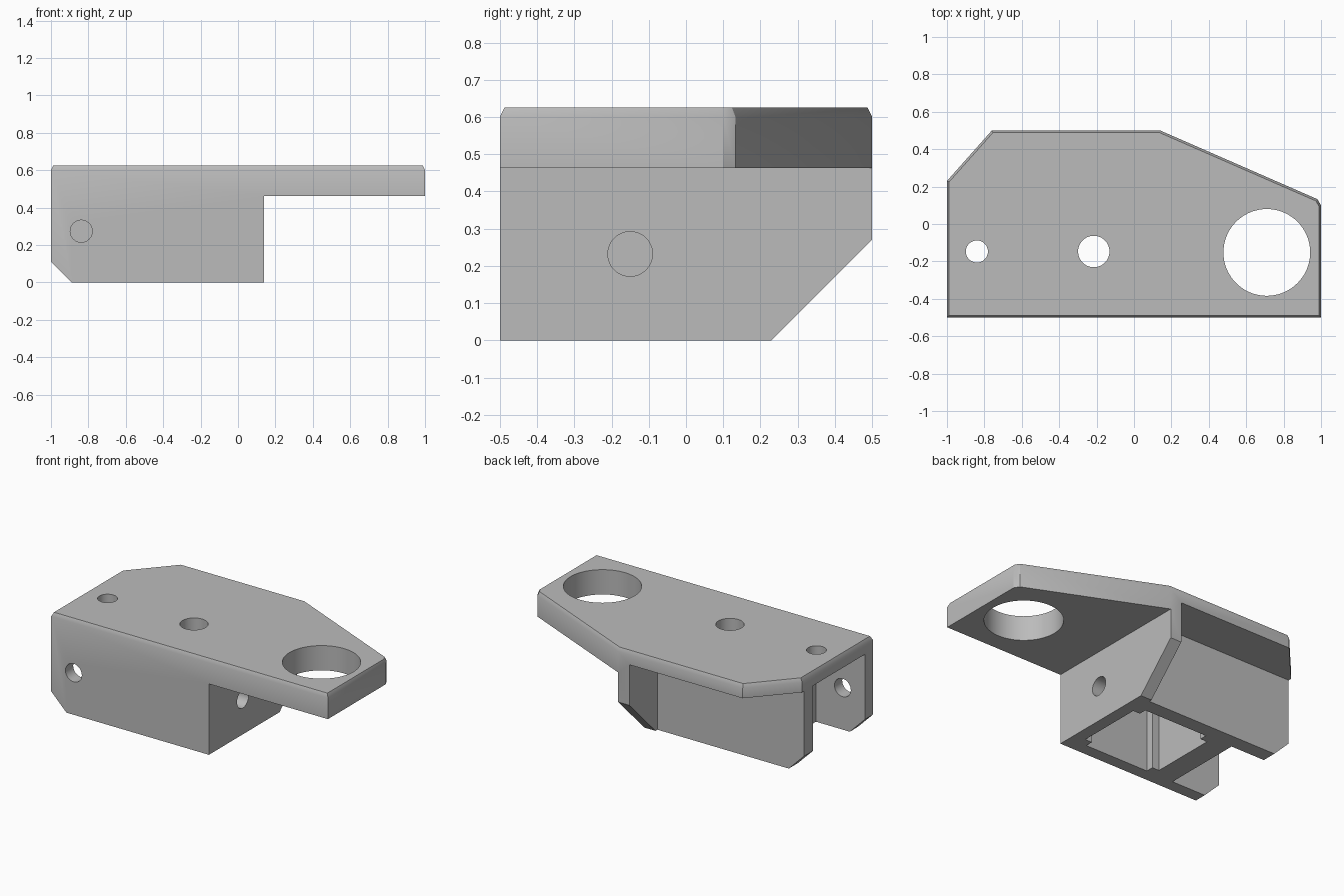
import bpy, bmesh, math

old = bpy.data.objects.get("Cube")
if old:
    bpy.data.objects.remove(old, do_unlink=True)

grey = bpy.data.materials.new("plain_grey")
grey.use_nodes = True
grey.diffuse_color = (0.5, 0.5, 0.5, 1)
grey.node_tree.nodes["Principled BSDF"].inputs["Base Color"].default_value = (0.5, 0.5, 0.5, 1)


def place(axis, a, b, d):
    """Profile point (a, b) at depth d along the axis."""
    return {"x": (d, a, b), "y": (a, d, b), "z": (a, b, d)}[axis]


def prism(name, axis, points, lo, hi, rim=None):
    """Extrude a closed profile; rim = (inset, rise) chamfers the far end."""
    bm = bmesh.new()
    low = [bm.verts.new(place(axis, a, b, lo)) for a, b in points]
    high = [bm.verts.new(place(axis, a, b, hi)) for a, b in points]
    bm.faces.new(low)
    cap = bm.faces.new(high)
    n = len(points)
    for i in range(n):
        j = (i + 1) % n
        bm.faces.new((low[i], low[j], high[j], high[i]))
    bmesh.ops.recalc_face_normals(bm, faces=bm.faces[:])
    if rim:
        bmesh.ops.inset_region(bm, faces=[cap], thickness=rim[0], use_even_offset=True)
        for v in cap.verts:
            v.co.z += rim[1]
    mesh = bpy.data.meshes.new(name)
    bm.to_mesh(mesh)
    bm.free()
    mesh.materials.append(grey)
    obj = bpy.data.objects.new(name, mesh)
    bpy.context.collection.objects.link(obj)
    return obj


def rect(a0, a1, b0, b1):
    return [(a0, b0), (a1, b0), (a1, b1), (a0, b1)]


def circle(a, b, r, n=48):
    return [(a + r * math.cos(math.tau * i / n), b + r * math.sin(math.tau * i / n))
            for i in range(n)]


# Solid body with a chamfered top rim
outline = [(-1, -0.5), (1, -0.5), (1, 0.1), (0.98, 0.133), (0.14, 0.5), (-0.76, 0.5), (-1, 0.23)]
body = prism("bracket_body", "z", outline, 0, 0.6, rim=(0.012, 0.025))

# Pocket profile with a small square post left in each corner
x0, x1, y0, y1, c = -0.5, 0.06, -0.42, 0.115, 0.05
pocket = [(x0 + c, y0), (x1 - c, y0), (x1 - c, y0 + c), (x1, y0 + c),
          (x1, y1 - c), (x1 - c, y1 - c), (x1 - c, y1), (x0 + c, y1),
          (x0 + c, y1 - c), (x0, y1 - c), (x0, y0 + c), (x0 + c, y0 + c)]

ceiling = 0.535
cutters = [
    # Space under the arm, recess at the back, end slot, inner pocket
    prism("arm_cut", "z", rect(0.14, 1.2, -0.7, 0.7), -0.2, 0.463),
    prism("recess_cut", "z", rect(-1.2, 0.06, 0.21, 0.7), -0.2, ceiling),
    prism("slot_cut", "z", rect(-1.2, -0.645, y0, y1), -0.2, ceiling),
    prism("pocket_cut", "z", pocket, -0.2, ceiling),
    # Sloped corners of the end rib and of the side walls
    prism("rib_corner_cut", "x", [(0.13, -0.1), (0.7, -0.1), (0.7, 0.47)], -0.2, 0.3),
    prism("wall_corner_cut", "y", [(-0.79, -0.1), (-1.2, -0.1), (-1.2, 0.31)], -0.7, 0.7),
    # Round holes through the top plate, the front wall and the end rib
    prism("end_hole_cut", "z", circle(-0.84, -0.147, 0.059), 0.4, 0.8),
    prism("middle_hole_cut", "z", circle(-0.215, -0.147, 0.084), 0.4, 0.8),
    prism("large_hole_cut", "z", circle(0.71, -0.152, 0.232, 72), 0.4, 0.8),
    prism("front_hole_cut", "y", circle(-0.838, 0.274, 0.059), -0.7, -0.3),
    prism("rib_hole_cut", "x", circle(-0.15, 0.232, 0.06), -0.05, 0.3),
]

# Cut everything out of the body, then drop the cutters
bpy.ops.object.select_all(action="DESELECT")
body.select_set(True)
bpy.context.view_layer.objects.active = body
for cutter in cutters:
    cutter.hide_render = True
    mod = body.modifiers.new(cutter.name, "BOOLEAN")
    mod.operation = "DIFFERENCE"
    mod.solver = "EXACT"
    mod.object = cutter
    bpy.ops.object.modifier_apply(modifier=mod.name)
    bpy.data.objects.remove(cutter, do_unlink=True)

bpy.ops.object.shade_smooth_by_angle(angle=math.radians(30))
